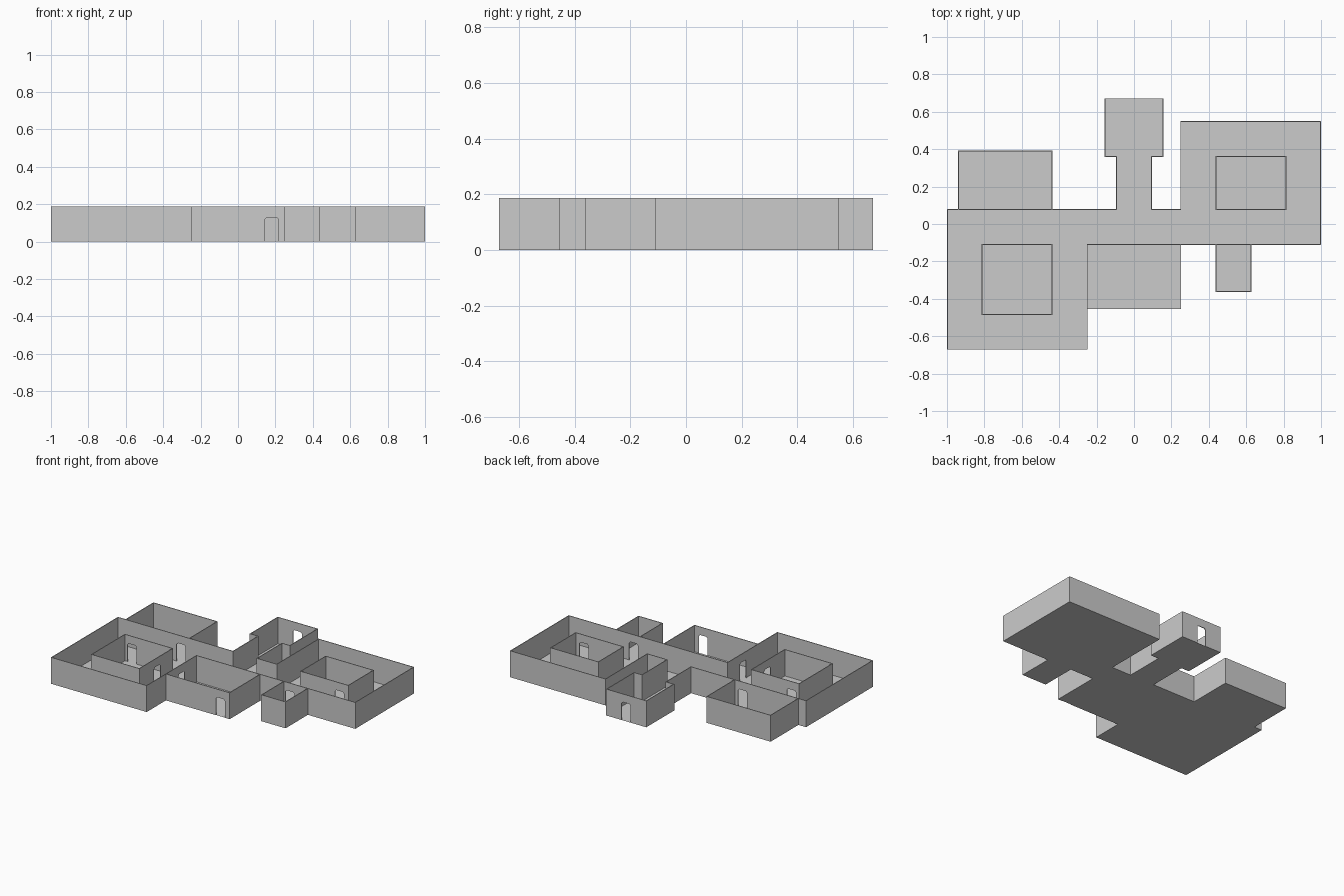
import bpy, bmesh
from mathutils import Vector

if "Cube" in bpy.data.objects:
    bpy.data.objects.remove(bpy.data.objects["Cube"])

H = 0.1875        # wall height
T = 0.005         # wall thickness
DOOR_W, DOOR_H, CUT = 0.07, 0.13, 0.01
E = T / 2


def finish(name, bm):
    me = bpy.data.meshes.new(name)
    bmesh.ops.recalc_face_normals(bm, faces=bm.faces)
    bm.to_mesh(me)
    bm.free()
    bpy.context.collection.objects.link(bpy.data.objects.new(name, me))


def add_wall(bm, a, b, door=None):
    """Wall from a to b; door is the x (or y) coordinate of the doorway centre."""
    a, b = Vector(a), Vector(b)
    along = 0 if abs(b.x - a.x) > abs(b.y - a.y) else 1
    s0, s1 = sorted((a[along], b[along]))
    s0, s1 = s0 - E, s1 + E
    fixed = a[1 - along]
    pts = [(s0, H), (s0, 0)]
    if door is not None:
        l, r = door - DOOR_W / 2, door + DOOR_W / 2
        pts += [(l, 0), (l, DOOR_H - CUT), (l + CUT, DOOR_H),
                (r - CUT, DOOR_H), (r, DOOR_H - CUT), (r, 0)]
    pts += [(s1, 0), (s1, H)]
    place = lambda s, z: (s, fixed - E, z) if along == 0 else (fixed - E, s, z)
    face = bm.faces.new([bm.verts.new(place(*p)) for p in pts])
    out = bmesh.ops.extrude_face_region(bm, geom=[face], use_keep_orig=True)
    shift = Vector((0, T, 0)) if along == 0 else Vector((T, 0, 0))
    bmesh.ops.translate(bm, vec=shift,
                        verts=[v for v in out["geom"] if isinstance(v, bmesh.types.BMVert)])


def walls(name, segments):
    bm = bmesh.new()
    for seg in segments:
        add_wall(bm, *seg)
    finish(name, bm)


def floor(name, x0, x1, y0, y1):
    bm = bmesh.new()
    bm.faces.new([bm.verts.new((x, y, 0)) for x, y in
                  ((x0, y0), (x1, y0), (x1, y1), (x0, y1))])
    finish(name, bm)


# Grid lines of the plan
L, R = -1 + E, 1 - E
B, F = 0.672 - E, -0.672 + E
S, N = -0.109, 0.078      # south and north sides of the main hall

# Floors
floor("west_floor", -1, -0.25, -0.672, N)
floor("hall_floor", -0.25, 0.25, S, N)
floor("east_floor", 0.25, 1, S, 0.547)
floor("north_passage_floor", -0.094, 0.094, N, 0.36)
floor("entrance_floor", -0.156, 0.156, 0.36, 0.672)
floor("northwest_room_floor", -0.9375, -0.4375, N, 0.39)
floor("middle_room_floor", -0.25, 0.25, -0.453, S)
floor("closet_floor", 0.4375, 0.625, -0.36, S)

# West ring corridor and its inner room
walls("west_outer_walls", [
    ((L, F), (L, N)), ((L, F), (-0.25, F)),
    ((-0.25, F), (-0.25, S), -0.28),
    ((L, N), (-0.094, N), -0.5)])
walls("west_inner_room", [
    ((-0.8125, -0.484), (-0.4375, -0.484)), ((-0.8125, -0.484), (-0.8125, S)),
    ((-0.8125, S), (-0.4375, S), -0.755), ((-0.4375, -0.484), (-0.4375, S), -0.285)])

# East ring corridor and its inner room
walls("east_outer_walls", [
    ((0.094, N), (0.25, N)), ((0.25, N), (0.25, 0.547)),
    ((0.25, 0.547), (R, 0.547)), ((R, S), (R, 0.547)),
    ((0.25, S), (R, S), 0.487)])
walls("east_inner_room", [
    ((0.4375, N), (0.8125, N), 0.745), ((0.4375, N), (0.4375, 0.36)),
    ((0.4375, 0.36), (0.8125, 0.36)), ((0.8125, N), (0.8125, 0.36))])

# North passage and entrance room
for side, tag in ((-1, "left"), (1, "right")):
    walls("entrance_walls_" + tag, [
        ((side * 0.094, N), (side * 0.094, 0.36)),
        ((side * 0.094, 0.36), (side * 0.156, 0.36)),
        ((side * 0.156, 0.36), (side * 0.156, B))])
walls("entrance_back_wall", [((-0.156, B), (0.156, B), 0.0)])

# Side rooms
walls("northwest_room_walls", [
    ((-0.9375, N), (-0.9375, 0.39)), ((-0.9375, 0.39), (-0.4375, 0.39)),
    ((-0.4375, N), (-0.4375, 0.39))])
walls("middle_room_walls", [
    ((-0.25, S), (0.25, S)), ((0.25, -0.453), (0.25, S)),
    ((-0.25, -0.453), (0.25, -0.453), 0.18)])
walls("closet_walls", [
    ((0.4375, -0.36), (0.4375, S)), ((0.4375, -0.36), (0.625, -0.36)),
    ((0.625, -0.36), (0.625, S))])
